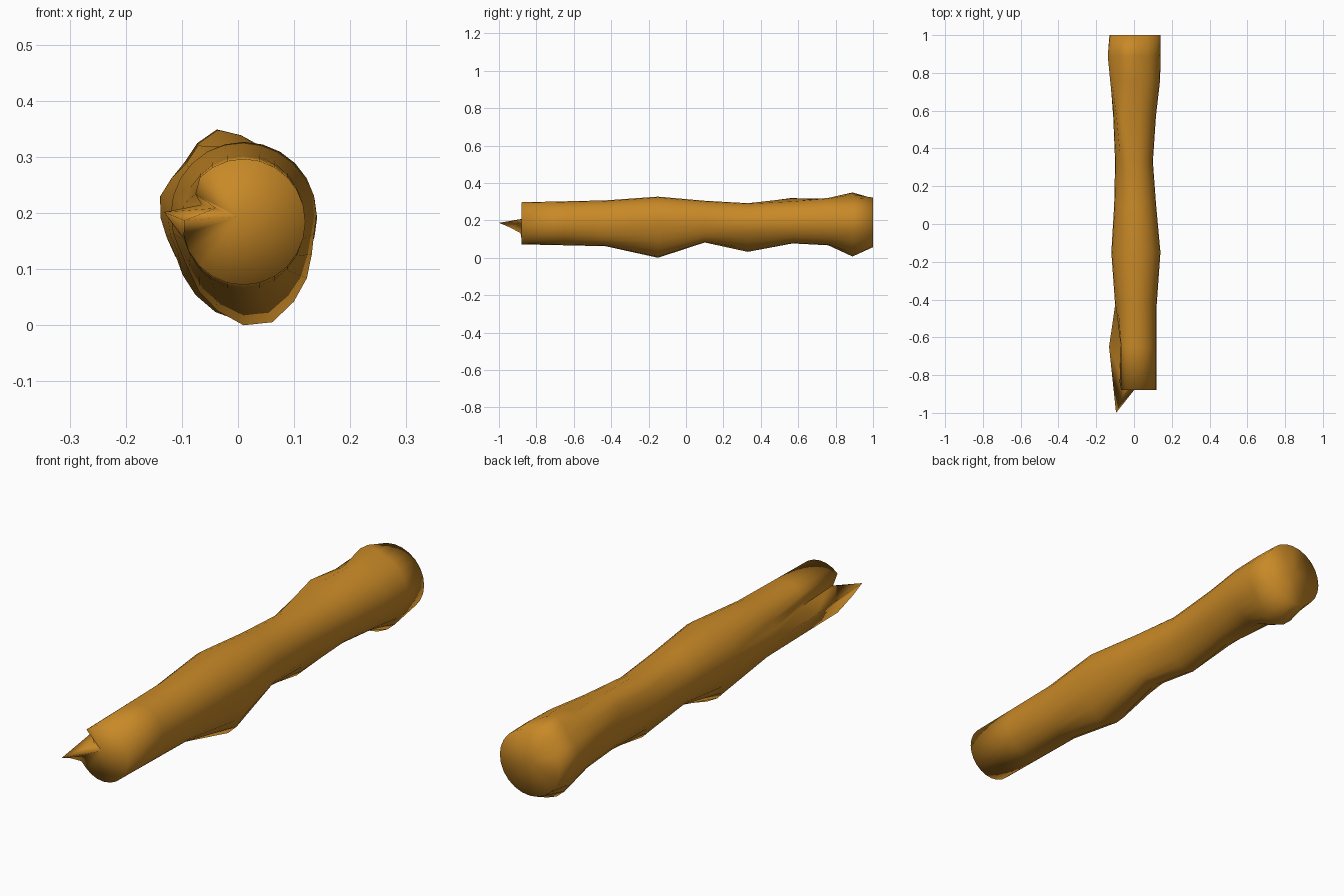
import bpy, bmesh, math

if "Cube" in bpy.data.objects:
    bpy.data.objects.remove(bpy.data.objects["Cube"])

N = 24  # sides around the log

# Stations along the log: y, left x, right x, top z, bottom z (bumps excluded)
STATIONS = [
    (-0.88, -0.10, 0.12, 0.31, 0.085),
    (-0.65, -0.10, 0.12, 0.315, 0.08),
    (-0.43, -0.10, 0.12, 0.32, 0.075),
    (-0.15, -0.12, 0.14, 0.34, 0.08),
    (0.10, -0.105, 0.117, 0.318, 0.095),
    (0.33, -0.10, 0.10, 0.305, 0.09),
    (0.57, -0.11, 0.116, 0.318, 0.09),
    (0.76, -0.125, 0.138, 0.333, 0.08),
    (0.89, -0.13, 0.141, 0.337, 0.073),
    (1.00, -0.13, 0.14, 0.335, 0.07),
]

# Knots: station -> list of (angle, height, half width in degrees)
BUMPS = {
    3: [(-82, 0.077, 60)],
    5: [(-90, 0.045, 50)],
    6: [(122, 0.038, 32)],
    7: [(150, 0.012, 30)],
    8: [(108, 0.034, 32), (-92, 0.055, 55), (165, 0.014, 35)],
}

# Splintered front corner: (station, side index) -> position
SPLINTER = {
    (0, 10): (-0.076, -0.84, 0.247),
    (0, 11): (-0.04, -0.87, 0.222),
    (0, 12): (-0.095, -1.0, 0.20),
    (0, 13): (-0.097, -0.94, 0.175),
    (0, 14): (-0.088, -0.885, 0.145),
    (1, 10): (-0.07, -0.65, 0.253),
    (1, 11): (-0.065, -0.65, 0.228),
    (1, 12): (-0.132, -0.65, 0.215),
}


def ring_point(s, i):
    if (s, i) in SPLINTER:
        return SPLINTER[(s, i)]
    y, left, right, top, bottom = STATIONS[s]
    deg = 360 * i / N
    a = math.radians(deg)
    grow = 0
    for angle, height, width in BUMPS.get(s, []):
        d = abs((deg - angle + 180) % 360 - 180)
        grow += height * max(0, 1 - d / width)
    x = (left + right) / 2 + ((right - left) / 2 + grow) * math.cos(a)
    z = (top + bottom) / 2 + ((top - bottom) / 2 + grow) * math.sin(a)
    return (x, y, z)


# Log body lofted through the stations
bm = bmesh.new()
rings = [[bm.verts.new(ring_point(s, i)) for i in range(N)]
         for s in range(len(STATIONS))]
for a, b in zip(rings, rings[1:]):
    for i in range(N):
        j = (i + 1) % N
        bm.faces.new((a[i], a[j], b[j], b[i]))

# End caps fanned around a centre point
for ring, centre in ((rings[0], (0.0, -0.88, 0.207)), (rings[-1], (0.005, 1.0, 0.203))):
    c = bm.verts.new(centre)
    for i in range(N):
        bm.faces.new((c, ring[i], ring[(i + 1) % N]))
bmesh.ops.recalc_face_normals(bm, faces=bm.faces)

# Rest on the ground
low = min(v.co.z for v in bm.verts)
bmesh.ops.translate(bm, verts=bm.verts, vec=(0, 0, -low))

mesh = bpy.data.meshes.new("log")
bm.to_mesh(mesh)
bm.free()
for p in mesh.polygons:
    p.use_smooth = True
log = bpy.data.objects.new("log", mesh)
bpy.context.collection.objects.link(log)

# Wood colour
wood = bpy.data.materials.new("wood")
wood.diffuse_color = (0.58, 0.25, 0.02, 1)
wood.use_nodes = True
wood.node_tree.nodes["Principled BSDF"].inputs["Base Color"].default_value = wood.diffuse_color
mesh.materials.append(wood)
